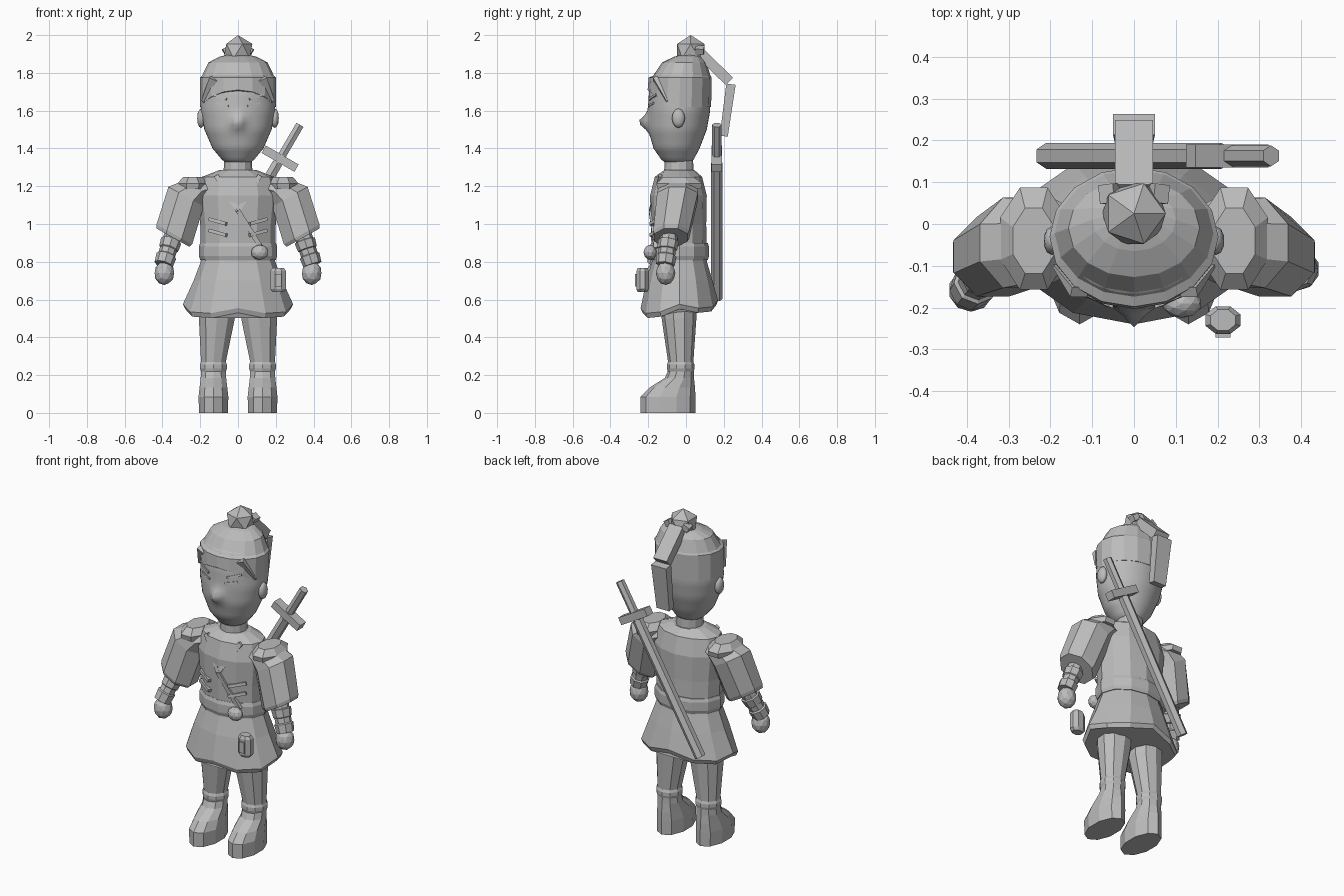
import bpy, bmesh, math
from mathutils import Vector

cube = bpy.data.objects.get("Cube")
if cube:
    bpy.data.objects.remove(cube, do_unlink=True)

grey = bpy.data.materials.new("plain grey")
grey.use_nodes = True
GREY = (0.5, 0.5, 0.5, 1)
grey.diffuse_color = GREY
grey.node_tree.nodes["Principled BSDF"].inputs["Base Color"].default_value = GREY


def finish(name, bm, smooth=False):
    bmesh.ops.recalc_face_normals(bm, faces=bm.faces[:])
    mesh = bpy.data.meshes.new(name)
    for f in bm.faces:
        f.smooth = smooth
    bm.to_mesh(mesh)
    bm.free()
    mesh.materials.append(grey)
    obj = bpy.data.objects.new(name, mesh)
    bpy.context.collection.objects.link(obj)
    return obj


def loft(name, rings, n=8, axis=(0, 0, 1), half=False, shape=None, smooth=False):
    """Skin elliptical rings (centre, rx, ry) square to an axis; ends are capped."""
    axis = Vector(axis).normalized()
    u = Vector((0, 1, 0)).cross(axis).normalized()
    v = axis.cross(u)
    grow = 1 / math.cos(math.pi / n) if half else 1
    bm = bmesh.new()
    loops = []
    for k, (c, rx, ry) in enumerate(rings):
        loop = []
        for i in range(n):
            a = math.tau * (i + 0.5 * half) / n - math.pi / 2
            p = Vector(c) + (u * rx * math.cos(a) + v * ry * math.sin(a)) * grow
            loop.append(bm.verts.new(shape(p, k, a) if shape else p))
        loops.append(loop)
    for lo, hi in zip(loops, loops[1:]):
        for i in range(n):
            j = (i + 1) % n
            bm.faces.new((lo[i], lo[j], hi[j], hi[i]))
    bm.faces.new(loops[0])
    bm.faces.new(loops[-1])
    return finish(name, bm, smooth)


def stack(name, rows, n, x=0, **kw):
    """Upright loft from rows of (z, centre y, rx, ry)."""
    return loft(name, [((x, y, z), rx, ry) for z, y, rx, ry in rows], n, **kw)


def ball(name, centre, size, subdiv=2, smooth=False):
    bm = bmesh.new()
    bmesh.ops.create_icosphere(bm, subdivisions=subdiv, radius=1)
    for p in bm.verts:
        p.co = Vector(centre) + p.co * Vector(size)
    return finish(name, bm, smooth)


def bar(name, a, b, width, depth, taper=1):
    """Box running from a to b, with its depth facing front to back."""
    a, b = Vector(a), Vector(b)
    axis = (b - a).normalized()
    u = Vector((0, 1, 0)).cross(axis).normalized()
    v = axis.cross(u)
    bm = bmesh.new()
    bmesh.ops.create_cube(bm, size=1)
    for p in bm.verts:
        x, y, z = p.co
        k = taper if z > 0 else 1
        p.co = a.lerp(b, z + 0.5) + (u * x * width + v * y * depth) * k
    return finish(name, bm)


# Torso, belt and skirt
stack("torso", [(.8, -.035, .195, .145), (1, -.04, .2, .147), (1.15, -.04, .215, .15),
                (1.25, -.04, .19, .125), (1.285, -.035, .1, .08)], 12)
stack("belt", [(.81, -.035, .2, .15), (.83, -.035, .207, .157),
               (.88, -.035, .207, .157), (.9, -.035, .2, .15)], 12)


def hem(p, k, a):
    if k < 2:
        p.z -= .035 * abs(math.sin(2 * a)) - .02 * math.sin(a)
    return p


stack("skirt", [(.55, -.035, .28, .195), (.575, -.035, .292, .205),
                (.7, -.035, .235, .175), (.82, -.035, .19, .14)], 12, shape=hem)
ball("belt_knot", (.115, -.19, .85), (.047, .035, .04))
stack("pouch", [(.64, -.23, .03, .025), (.655, -.23, .042, .033),
                (.75, -.23, .042, .033), (.768, -.23, .03, .025)], 8, x=.213, half=True)
bar("pouch_clasp", (.213, -.262, .67), (.213, -.262, .735), .035, .018)

# Crossed collar, chest strap and abdomen lacing
for s in (1, -1):
    bar("collar_edge", (s * .115, -.135, 1.255), (0, -.186, 1.07), .025, .02)
    for z in (.95, 1.01):
        bar("lacing", (s * .06, -.18, z - .01), (s * .15, -.135, z + .015), .018, .03)
bar("chest_strap", (0, -.187, 1.07), (.125, -.16, .87), .025, .02)

# Neck and head with a raised nose
stack("neck", [(1.26, -.038, .078, .078), (1.37, -.038, .07, .075)], 12)
PROFILE = [(1.315, -.045, .05, .05), (1.34, -.045, .085, .085), (1.4, -.05, .135, .122),
           (1.5, -.045, .178, .155), (1.6, -.037, .197, .165), (1.7, -.033, .195, .163),
           (1.8, -.025, .175, .14)]


def dense(rows, steps=4):
    out = []
    for a, b in zip(rows, rows[1:]):
        out += [tuple(p + (q - p) * t / steps for p, q in zip(a, b)) for t in range(steps)]
    return out + [rows[-1]]


def nose(p, k, a):
    if p.y < -.1:
        p.y -= .05 * math.exp(-(p.x / .03) ** 2 - ((p.z - 1.54) / .035) ** 2)
    return p


stack("head", dense(PROFILE), 40, shape=nose, smooth=True)
for s in (1, -1):
    ball("ear", (s * .195, -.04, 1.56), (.022, .035, .052), smooth=True)
    bar("eye", (s * .05, -.196, 1.625), (s * .115, -.168, 1.64), .01, .012)
    bar("eyebrow", (s * .06, -.193, 1.66), (s * .135, -.157, 1.685), .012, .012)
    bar("side_lock", (s * .13, -.163, 1.77), (s * .188, -.1, 1.65), .045, .025, .3)


# Hair cap, topknot and ponytail
def hairline(p, k, a):
    if k == 0:
        p.z += .09 * max(0, -math.sin(a)) ** 1.5
    return p


stack("hair_cap", [(1.62, -.035, .2, .168), (1.775, -.031, .202, .167),
                   (1.785, -.022, .19, .152), (1.855, -.01, .157, .117),
                   (1.885, .01, .1, .075), (1.895, .02, .06, .05)], 16, shape=hairline)
ball("topknot", (0, .025, 1.916), (.085, .085, .084), 1)
for s in (1, -1):
    bar("hair_tie", (s * .04, .075, 1.93), (s * .075, .07, 1.91), .035, .045)
bar("ponytail_upper", (0, .075, 1.905), (0, .23, 1.755), .09, .055)
bar("ponytail_lower", (0, .238, 1.74), (0, .2, 1.465), .1, .05, .85)

# Arms
for s in (1, -1):
    side = "left" if s > 0 else "right"
    fwd = 0 if s > 0 else -.05
    stack(side + "_shoulder_pad", [(1.185, -.035, .075, .115), (1.215, -.035, .08, .122),
                                   (1.25, -.04, .05, .078)], 8, x=s * .24, half=True)
    loft(side + "_sleeve", [((s * .15, -.04, 1.2), .05, .07), ((s * .22, -.04, 1.19), .08, .1),
                            ((s * .275, -.045, 1.145), .107, .108),
                            ((s * .337, -.078, .945), .108, .095),
                            ((s * .345, -.08, .928), .1, .088)],
         8, axis=(s * .485, 0, -.875), half=True)
    elbow = Vector((s * .335, -.085, .97))
    wrist = Vector((s * .394, -.11 + fwd, .785))
    down = wrist - elbow
    rows = [(0, .045), (.3, .047), (.32, .056), (.55, .052), (.57, .046),
            (.72, .046), (.75, .054), (1, .05)]
    loft(side + "_forearm", [(elbow.lerp(wrist, t), r, r) for t, r in rows], 8, axis=down)
    ball(side + "_hand", (s * .39, -.108 + fwd, .74), (.054, .052, .063))

# Legs with boots
LEG = [(.62, .11, -.037, .1, .095), (.5, .112, -.037, .1, .092), (.27, .13, -.028, .069, .067),
       (.255, .13, -.028, .075, .073), (.235, .13, -.028, .075, .073),
       (.22, .13, -.028, .069, .069), (.185, .13, -.035, .071, .077),
       (.135, .13, -.072, .077, .12), (.085, .13, -.095, .083, .145), (0, .13, -.095, .08, .145)]
for s in (1, -1):
    loft("left_leg" if s > 0 else "right_leg",
         [((s * x, y, z), rx, ry) for z, x, y, rx, ry in LEG], 10)

# Sword slung across the back
hilt, tip = Vector((.328, .163, 1.525)), Vector((-.21, .163, .605))
along = tip - hilt
across = Vector((.87, 0, -.5))
guard = hilt + along * .195


def rod(name, t0, t1, r):
    loft(name, [(hilt + along * t, r, r) for t in (t0, t1)], 6, axis=along)


rod("sword_handle", 0, .22, .025)
rod("scabbard", .22, 1, .031)
bar("sword_guard", guard - across * .1, guard + across * .1, .045, .055)
